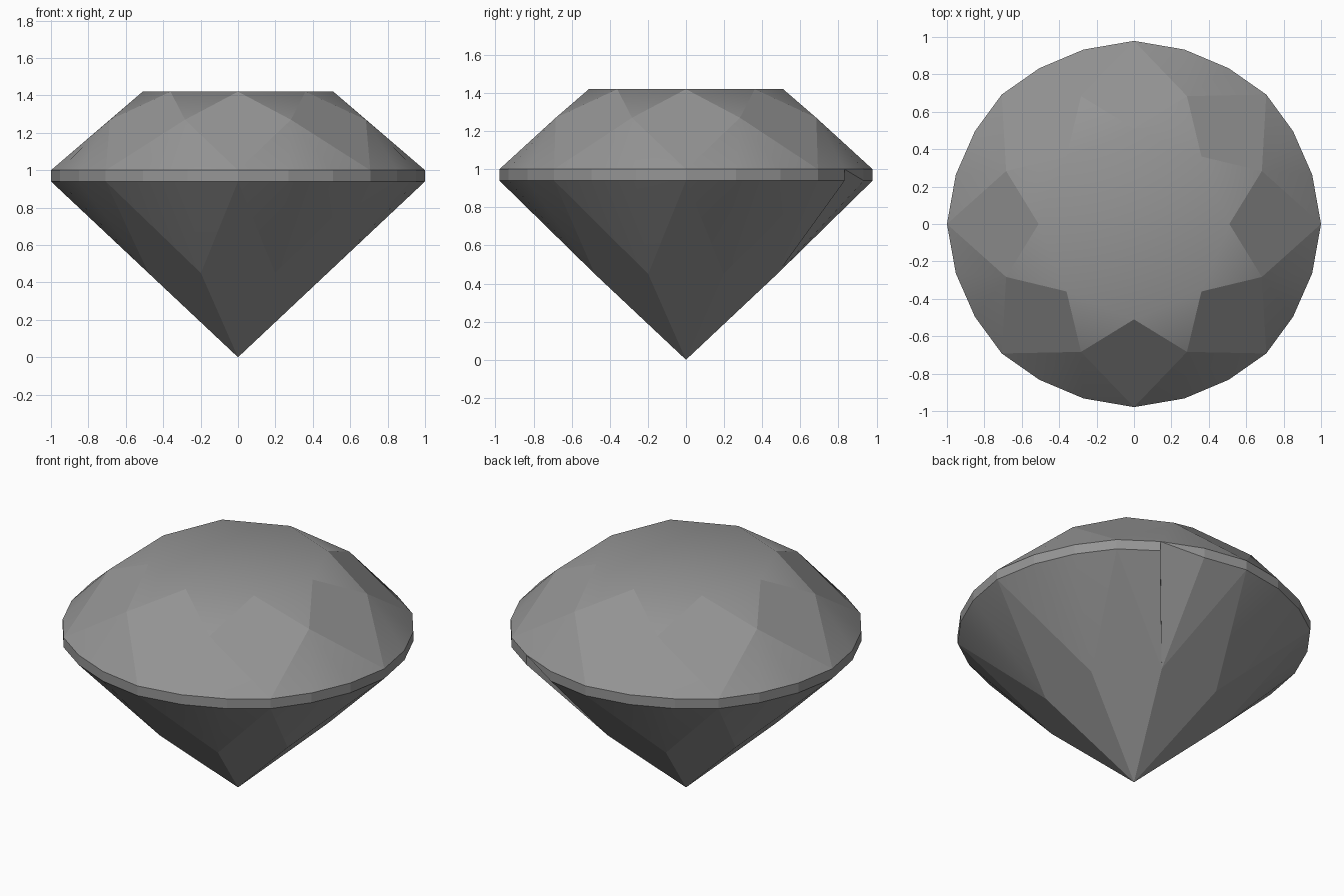
import bpy, bmesh
from math import sin, cos, radians

cube = bpy.data.objects.get("Cube")
if cube:
    bpy.data.objects.remove(cube, do_unlink=True)

# One grey material for the whole stone
grey = bpy.data.materials.new("stone_grey")
grey.use_nodes = True
colour = (0.3, 0.3, 0.3, 1)
grey.diffuse_color = colour
grey.node_tree.nodes["Principled BSDF"].inputs["Base Color"].default_value = colour

SIDES, STEP = 8, 3          # main facets, girdle segments per main facet
COUNT = SIDES * STEP
bm = bmesh.new()


def ring(count, radius, z, offset=0.0):
    """Evenly spaced ring of vertices around the axis."""
    verts = []
    for i in range(count):
        a = radians(360 * (i + offset) / count)
        verts.append(bm.verts.new((radius * cos(a), radius * sin(a), z)))
    return verts


def girdle_ring(z):
    """Slightly uneven outline whose main corners stand out."""
    verts = []
    for i in range(COUNT):
        a = radians(360 * i / COUNT)
        a += radians(0.9) * sin(4 * a)
        r = 1.0 if i % STEP == 0 else 0.99
        verts.append(bm.verts.new((r * cos(a), 0.979 * r * sin(a), z)))
    return verts


def face(*verts, smooth=False):
    bm.faces.new(verts).smooth = smooth


table = ring(SIDES, 0.51, 1.42)
star = ring(SIDES, 0.74, 1.27, 0.5)
top = girdle_ring(1.0)
low = girdle_ring(0.94)
pavilion = ring(SIDES, 0.518, 0.45, 0.5)
culet = bm.verts.new((0, 0, 0))
CHIP = 4                    # girdle segment where the lower facet runs up

# Table
face(*table, smooth=True)

for k in range(SIDES):
    n = (k + 1) % SIDES
    main = k * STEP
    # Star facet and crown kite
    face(table[k], star[k], table[n], smooth=True)
    face(table[k], star[k - 1], top[main], star[k])
    # Pavilion kite
    face(culet, pavilion[k], low[main], pavilion[k - 1])
    # Girdle facets between two main corners
    for i in range(main, main + STEP):
        j = (i + 1) % COUNT
        face(star[k], top[i], top[j], smooth=True)
        if i == CHIP:
            face(top[i], low[j], top[j])
            face(pavilion[k], low[j], top[i])
            face(pavilion[k], top[i], low[i])
        else:
            face(top[i], low[i], low[j], top[j])
            face(pavilion[k], low[j], low[i], smooth=True)

bmesh.ops.recalc_face_normals(bm, faces=bm.faces)
mesh = bpy.data.meshes.new("cut_gemstone")
bm.to_mesh(mesh)
bm.free()
mesh.materials.append(grey)
gem = bpy.data.objects.new("cut_gemstone", mesh)
bpy.context.collection.objects.link(gem)
